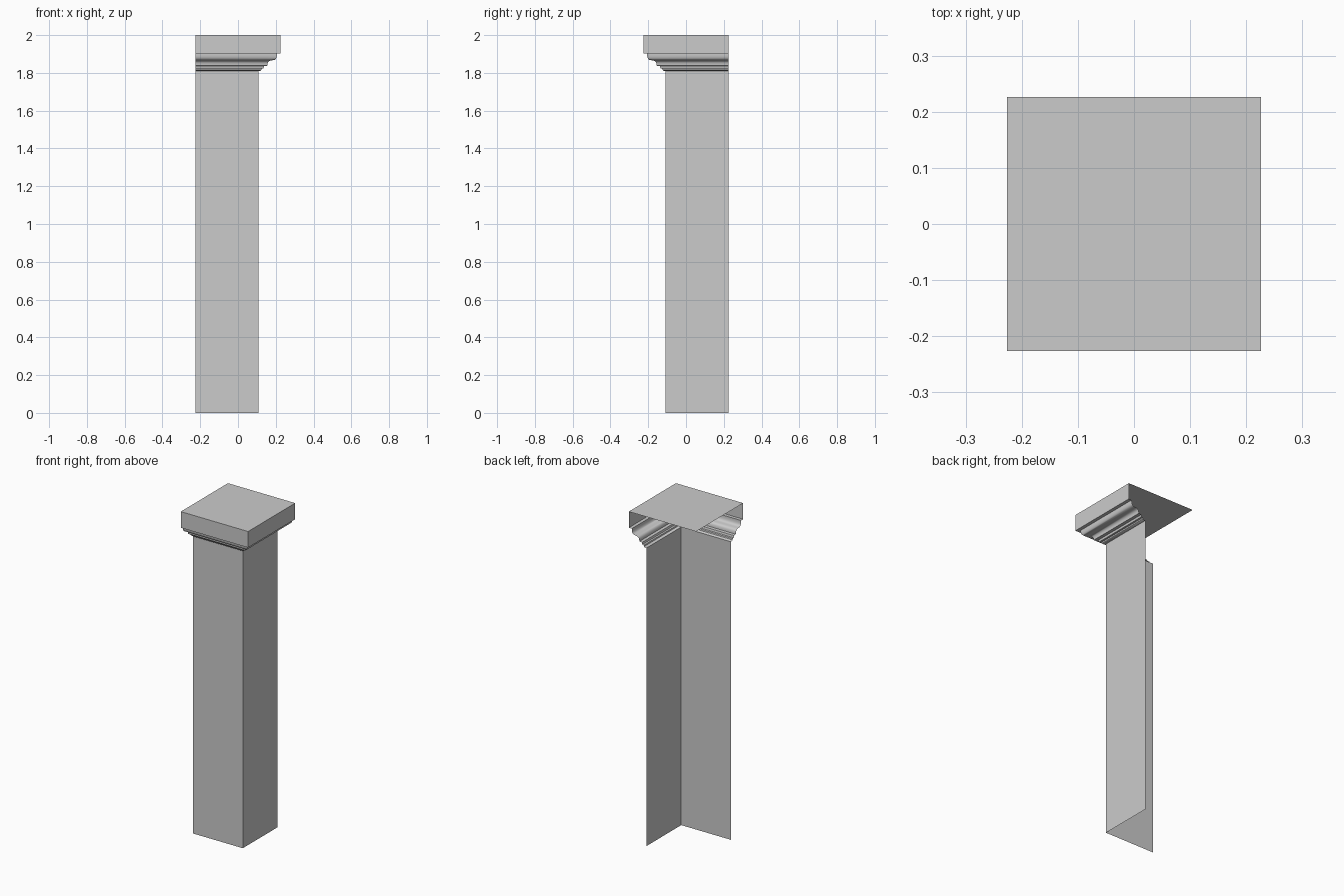
import bpy, bmesh, math

if "Cube" in bpy.data.objects:
    bpy.data.objects.remove(bpy.data.objects["Cube"])

H = 0.226   # half width of the cap
W = 0.108   # wall offset of the shaft


def sweep(name, profile, top=False, smooth=False):
    """Sweep an (offset, height) profile along the front and right sides, mitred at the corner."""
    bm = bmesh.new()
    rows = [[bm.verts.new(p) for p in ((-H, -d, z), (d, -d, z), (d, H, z))]
            for d, z in profile]
    for low, high in zip(rows, rows[1:]):
        for i in range(2):
            bm.faces.new((low[i], low[i + 1], high[i + 1], high[i]))
    if top:
        back = bm.verts.new((-H, H, profile[-1][1]))
        bm.faces.new(rows[-1] + [back])
    mesh = bpy.data.meshes.new(name)
    bm.to_mesh(mesh)
    bm.free()
    if smooth:
        mesh.shade_smooth()
        mesh.set_sharp_from_angle(angle=math.radians(35))
    obj = bpy.data.objects.new(name, mesh)
    bpy.context.collection.objects.link(obj)
    return obj


# Two-sided open shaft
sweep("shaft", [(W, 0), (W, 1.81)])

# Moulding: small bead and fillet, then an S-curve up to the cap
x0, z0, x1, z1 = 0.155, 1.838, 0.206, 1.895
bead = [(W, 1.81), (0.119, 1.811), (0.124, 1.815), (0.126, 1.822),
        (0.135, 1.824), (0.138, 1.836), (x0, z0)]
curve = []
for i in range(1, 13):
    t = i / 12
    curve.append((x0 + (x1 - x0) * (t + 0.13 * math.sin(2 * math.pi * t)
                                    * -1),
                  z0 + (z1 - z0) * (t + 0.13 * math.sin(2 * math.pi * t))))
sweep("moulding", bead + curve + [(x1, 1.902), (0.212, 1.902)], smooth=True)

# Square cap with a narrow underside lip, front and right faces, and top
sweep("cap", [(0.212, 1.902), (H, 1.902), (H, 2.0)], top=True)
